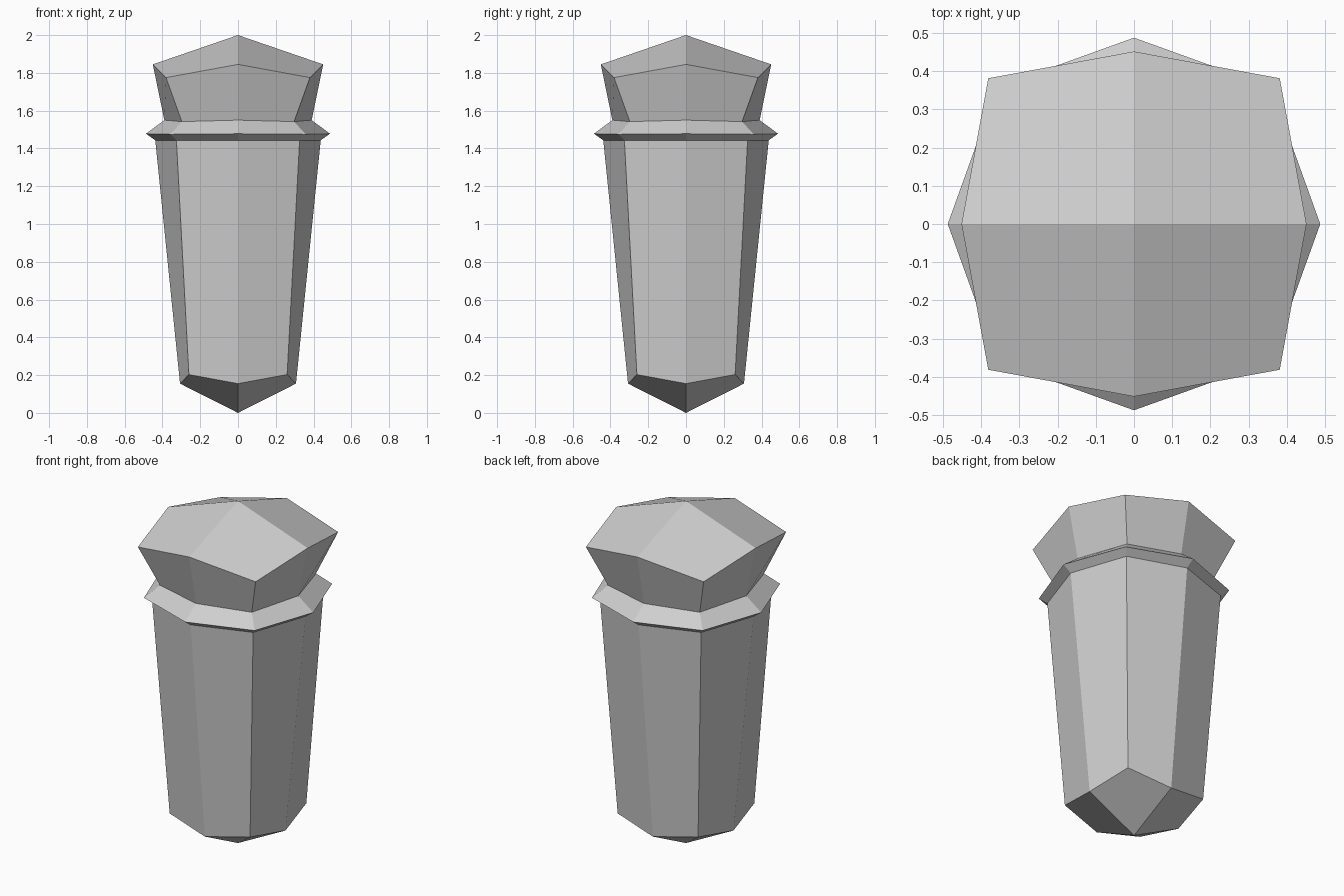
import bpy, bmesh, math

if "Cube" in bpy.data.objects:
    bpy.data.objects.remove(bpy.data.objects["Cube"])

grey = bpy.data.materials.new("pale grey")
grey.diffuse_color = (0.62, 0.62, 0.62, 1)
grey.use_nodes = True
grey.node_tree.nodes["Principled BSDF"].inputs["Base Color"].default_value = grey.diffuse_color


def ring(bm, axis_r, axis_z, diag, diag_z):
    """Eight points: axis corners at axis_r, diagonal corners at (diag, diag)."""
    verts = []
    for i in range(8):
        r, z = (axis_r, axis_z) if i % 2 == 0 else (diag * math.sqrt(2), diag_z)
        a = i * math.pi / 4
        verts.append(bm.verts.new((r * math.cos(a), r * math.sin(a), z)))
    return verts


def build(name, rings, tip_low=None, tip_high=None):
    """Loft the rings from bottom to top and close an end with four kite facets."""
    bm = bmesh.new()
    loops = [ring(bm, *r) for r in rings]
    for low, high in zip(loops, loops[1:]):
        for i in range(8):
            j = (i + 1) % 8
            bm.faces.new((low[i], low[j], high[j], high[i]))
    for tip, loop in ((tip_low, loops[0]), (tip_high, loops[-1])):
        if tip is not None:
            v = bm.verts.new((0, 0, tip))
            for i in range(0, 8, 2):
                bm.faces.new((v, loop[i], loop[i + 1], loop[(i + 2) % 8]))
    bmesh.ops.recalc_face_normals(bm, faces=bm.faces)
    # outward direction, also for the open-ended parts
    side = max(bm.faces, key=lambda f: f.calc_center_median().xy.length)
    if side.normal.xy.dot(side.calc_center_median().xy) < 0:
        bmesh.ops.reverse_faces(bm, faces=bm.faces)
    mesh = bpy.data.meshes.new(name)
    bm.to_mesh(mesh)
    bm.free()
    mesh.materials.append(grey)
    bpy.context.collection.objects.link(bpy.data.objects.new(name, mesh))


body_top = (0.438, 1.443, 0.326, 1.443)
neck = (0.39, 1.55, 0.297, 1.542)

# tapered shaft with a faceted point below
build("shaft", [(0.307, 0.155, 0.26, 0.203), body_top], tip_low=0)
# ridged collar
build("collar", [body_top, (0.487, 1.478, 0.358, 1.475), neck])
# flared head with a faceted cap
build("head", [neck, (0.451, 1.845, 0.381, 1.775)], tip_high=2.0)
